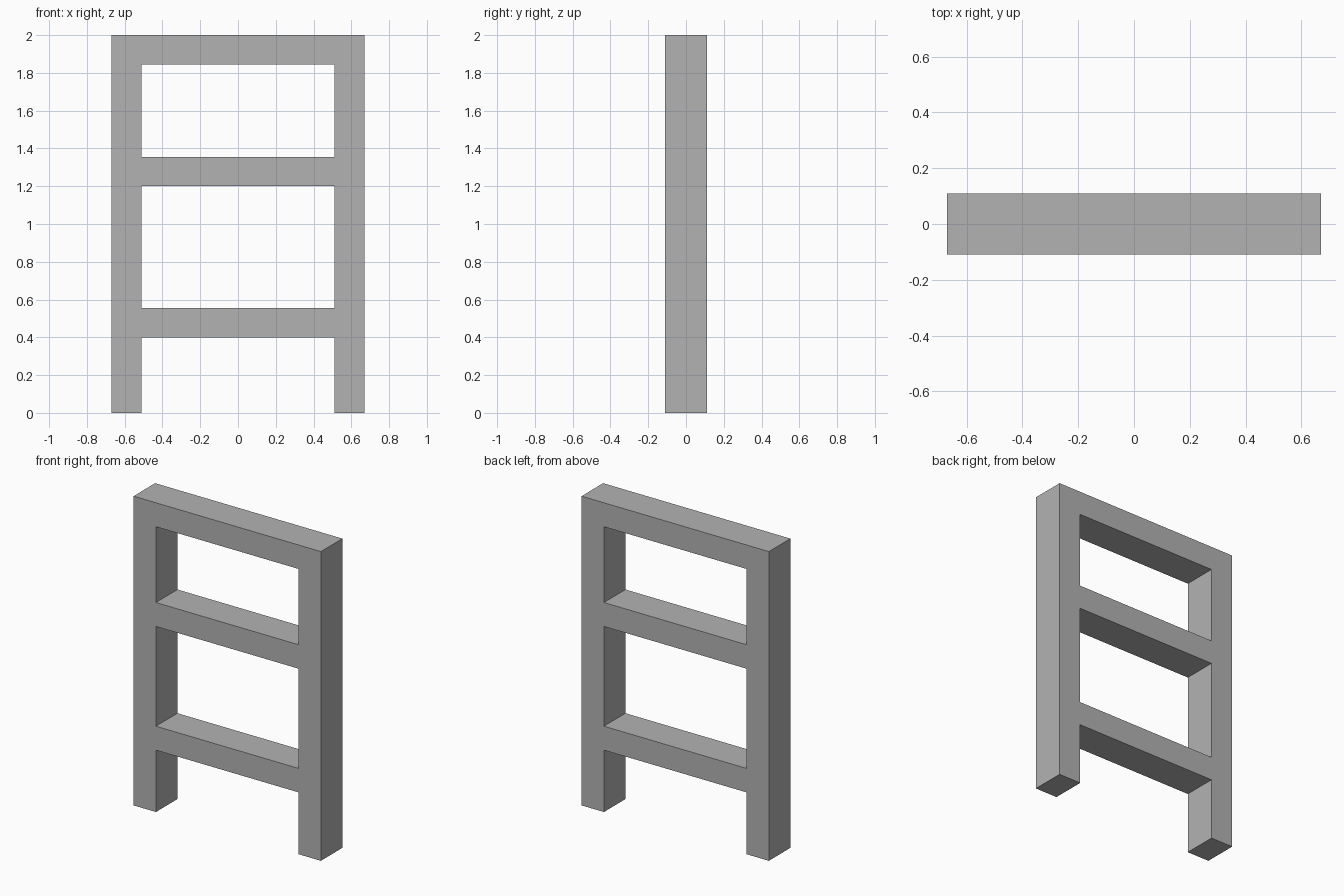
import bpy
import bmesh

cube = bpy.data.objects.get("Cube")
if cube:
    bpy.data.objects.remove(cube, do_unlink=True)

# Plain grey paint
grey = bpy.data.materials.new("plain_grey")
grey.use_nodes = True
colour = (0.45, 0.45, 0.45, 1)
grey.diffuse_color = colour
grey.node_tree.nodes["Principled BSDF"].inputs["Base Color"].default_value = colour

HALF_DEPTH = 0.11
columns = [-0.67, -0.51, 0.51, 0.67]
levels = [0, 0.4, 0.555, 1.2, 1.355, 1.845, 2]

# Front profile: solid posts, with a rail across every second level
bm = bmesh.new()
grid = [[bm.verts.new((x, -HALF_DEPTH, z)) for x in columns] for z in levels]
for row in range(len(levels) - 1):
    is_rail = row % 2 == 1
    for col in range(len(columns) - 1):
        is_post = col != 1
        if is_post or is_rail:
            low, high = grid[row], grid[row + 1]
            bm.faces.new((low[col], low[col + 1], high[col + 1], high[col]))

# Give the frame its depth as one seamless solid
front = bm.faces[:]
result = bmesh.ops.extrude_face_region(bm, geom=front, use_keep_orig=True)
back = [v for v in result["geom"] if isinstance(v, bmesh.types.BMVert)]
bmesh.ops.translate(bm, verts=back, vec=(0, 2 * HALF_DEPTH, 0))
bmesh.ops.recalc_face_normals(bm, faces=bm.faces)

mesh = bpy.data.meshes.new("ladder_frame")
bm.to_mesh(mesh)
bm.free()
mesh.materials.append(grey)
frame = bpy.data.objects.new("ladder_frame", mesh)
bpy.context.collection.objects.link(frame)
